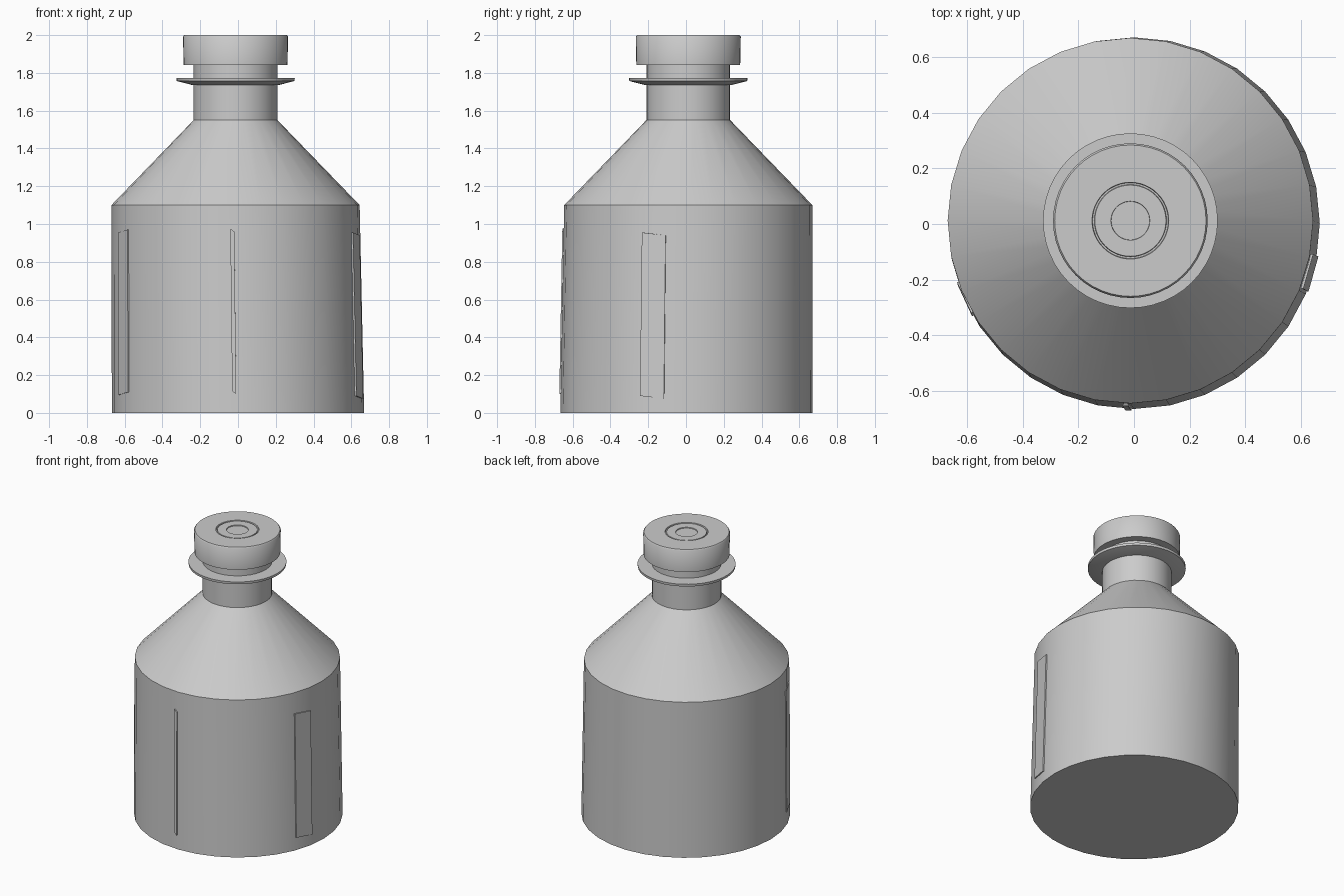
import bpy, bmesh
from math import sin, cos, radians, pi

if "Cube" in bpy.data.objects:
    bpy.data.objects.remove(bpy.data.objects["Cube"])


def finish(name, bm, smooth=True):
    bmesh.ops.remove_doubles(bm, verts=bm.verts, dist=1e-5)
    bmesh.ops.recalc_face_normals(bm, faces=bm.faces)
    mesh = bpy.data.meshes.new(name)
    bm.to_mesh(mesh)
    bm.free()
    ob = bpy.data.objects.new(name, mesh)
    bpy.context.collection.objects.link(ob)
    if smooth:
        bpy.ops.object.select_all(action='DESELECT')
        ob.select_set(True)
        bpy.context.view_layer.objects.active = ob
        bpy.ops.object.shade_smooth_by_angle(angle=radians(40))
    return ob


def lathe(name, rings, segs):
    """Closed turned shape from rings of (radius, z, centre x, centre y)."""
    bm = bmesh.new()
    loops = [[bm.verts.new((cx + r * cos(2 * pi * i / segs),
                            cy + r * sin(2 * pi * i / segs), z))
              for i in range(segs)] for r, z, cx, cy in rings]
    for a, b in zip(loops, loops[1:]):
        for i in range(segs):
            j = (i + 1) % segs
            bm.faces.new((a[i], a[j], b[j], b[i]))
    bm.faces.new(loops[0][::-1])
    bm.faces.new(loops[-1])
    return finish(name, bm)


CX, CY = -0.013, 0.012

# bottle body: slightly leaning drum, cone shoulder and neck
lathe("bottle_body", [(0.668, 0, 0, 0.003), (0.657, 1.1, CX, CY),
                      (0.222, 1.55, CX, CY), (0.222, 1.86, CX, CY)], 32)

# neck flange with a tapered underside
lathe("neck_flange", [(0.2, 1.735, CX, CY), (0.23, 1.736, CX, CY),
                      (0.312, 1.757, CX, CY), (0.314, 1.774, CX, CY),
                      (0.2, 1.774, CX, CY)], 48)

# cap with a ring groove and a small centre disc
lathe("cap", [(r, z, CX, CY) for r, z in (
    (0.275, 1.842), (0.278, 1.992), (0.272, 2.0), (0.138, 2.0), (0.136, 1.99),
    (0.130, 1.99), (0.128, 1.998), (0.070, 1.998), (0.069, 1.992))], 48)


def strip(name, a0, a1, z0, z1, out=0.008):
    """Thin raised vertical strip following the leaning body wall."""
    bm = bmesh.new()

    def ring(z, drop):
        t = z / 1.1
        pts = []
        for a, d in ((a0, -0.03), (a1, -0.03), (a1, out), (a0, out)):
            r = 0.668 - 0.011 * t + d
            zz = z + (drop if a == a1 else 0)
            pts.append(bm.verts.new((CX * t + r * cos(radians(a)),
                                     0.003 + 0.009 * t + r * sin(radians(a)), zz)))
        return pts

    lo, hi = ring(z0, -0.015), ring(z1, -0.015)
    for i in range(4):
        j = (i + 1) % 4
        bm.faces.new((lo[i], lo[j], hi[j], hi[i]))
    bm.faces.new(lo)
    bm.faces.new(hi)
    return finish(name, bm, smooth=False)


# raised strips around the front of the body
strip("right_strip", -21.5, -10.3, 0.09, 0.955)
strip("front_strip", 267.5, 269.3, 0.115, 0.975)
strip("left_strip", 210, 199.5, 0.11, 0.97, 0.004)
